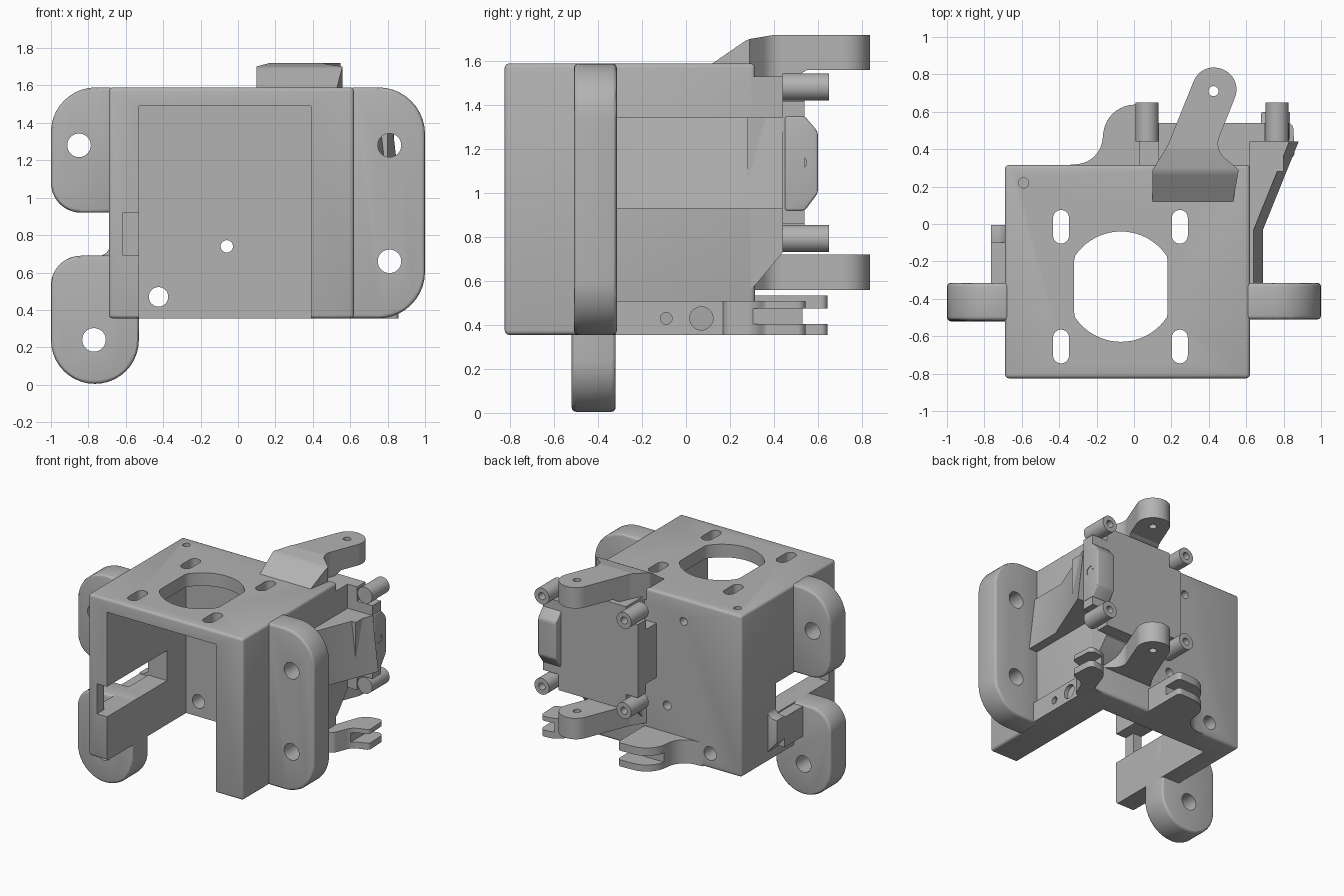
import bpy, bmesh, math
from mathutils import Vector

if "Cube" in bpy.data.objects:
    bpy.data.objects.remove(bpy.data.objects["Cube"])

grey = bpy.data.materials.new("light_grey")
grey.diffuse_color = (0.45, 0.45, 0.45, 1)
grey.use_nodes = True
grey.node_tree.nodes["Principled BSDF"].inputs["Base Color"].default_value = grey.diffuse_color


def rounded(pts, seg=10):
    """Outline from (u, v[, radius]) corners, rounding corners that have a radius."""
    out = []
    for i, p in enumerate(pts):
        c = Vector(p[:2])
        r = p[2] if len(p) > 2 else 0
        if not r:
            out.append(c)
            continue
        a = Vector(pts[i - 1][:2]) - c
        b = Vector(pts[(i + 1) % len(pts)][:2]) - c
        half = a.angle(b) / 2
        t = min(r / math.tan(half), a.length * 0.98, b.length * 0.98)
        a.normalize()
        b.normalize()
        r = t * math.tan(half)
        mid = c + (a + b).normalized() * (r / math.sin(half))
        s, e = c + a * t - mid, c + b * t - mid
        turn = math.atan2(s.x * e.y - s.y * e.x, s.dot(e))
        for k in range(seg + 1):
            w = turn * k / seg
            out.append(mid + Vector((s.x * math.cos(w) - s.y * math.sin(w),
                                     s.x * math.sin(w) + s.y * math.cos(w))))
    return out


def rect(u0, u1, v0, v1):
    return [(u0, v0), (u1, v0), (u1, v1), (u0, v1)]


def circle(u, v, r, n=32):
    return [(u + r * math.cos(i * math.tau / n), v + r * math.sin(i * math.tau / n)) for i in range(n)]


def prism(name, pts, axis, lo, hi, bevel=0.0):
    """Extrude an outline along an axis: x takes (y,z), y takes (x,z), z takes (x,y)."""
    place = {"x": lambda u, v, w: (w, u, v), "y": lambda u, v, w: (u, w, v), "z": lambda u, v, w: (u, v, w)}[axis]
    pts = rounded(pts)
    bm = bmesh.new()
    a = [bm.verts.new(place(p[0], p[1], lo)) for p in pts]
    b = [bm.verts.new(place(p[0], p[1], hi)) for p in pts]
    bm.faces.new(a)
    bm.faces.new(b)
    for i in range(len(pts)):
        j = (i + 1) % len(pts)
        bm.faces.new((a[i], a[j], b[j], b[i]))
    bmesh.ops.recalc_face_normals(bm, faces=bm.faces)
    if bevel:
        sharp = [e for e in bm.edges if e.calc_face_angle(0) > math.radians(40)]
        bmesh.ops.bevel(bm, geom=sharp, offset=bevel, segments=3, profile=0.5, affect='EDGES', clamp_overlap=True)
    me = bpy.data.meshes.new(name)
    bm.to_mesh(me)
    bm.free()
    me.materials.append(grey)
    ob = bpy.data.objects.new(name, me)
    bpy.context.collection.objects.link(ob)
    return ob


def boolean(ob, cutters, op='DIFFERENCE'):
    for c in cutters:
        m = ob.modifiers.new("cut", 'BOOLEAN')
        m.object, m.operation, m.solver = c, op, 'EXACT'
    bpy.context.view_layer.update()
    me = bpy.data.meshes.new_from_object(ob.evaluated_get(bpy.context.evaluated_depsgraph_get()))
    ob.modifiers.clear()
    ob.data = me
    for c in cutters:
        bpy.data.objects.remove(c)
    return ob


def hole(axis, u, v, r, lo=-2, hi=2):
    return prism("cutter", circle(u, v, r), axis, lo, hi)


def block_cut(x0, x1, y0, y1, z0, z1):
    return prism("cutter", rect(x0, x1, y0, y1), "z", z0, z1)


# Housing: open at front and bottom, side window, motor hole and slots in the top
housing = prism("housing", rect(-0.69, 0.62, -0.825, 0.315), "z", 0.355, 1.59, 0.02)
cuts = [block_cut(-0.53, 0.39, -1, 0.13, 0, 1.49),
        block_cut(-0.615, -0.5, -1, -0.1, 0.69, 0.92),
        block_cut(-0.8, -0.5, -0.74, -0.1, 0.69, 0.92)]
opening = [(max(-0.32, min(0.18, x)), y) for x, y in circle(-0.07, -0.335, 0.295, 64)]
cuts.append(prism("cutter", opening, "z", 1.4, 1.7))
for x in (-0.39, 0.245):
    for y in (-0.015, -0.655):
        slot = [p + (0.0424,) for p in rect(x - 0.0425, x + 0.0425, y - 0.09, y + 0.09)]
        cuts.append(prism("cutter", slot, "z", 1.4, 1.7))
cuts += [hole("z", -0.59, 0.22, 0.027, 1.52, 1.7),
         hole("y", -0.06, 0.74, 0.033, 0, 1), hole("y", -0.425, 0.47, 0.052, 0, 1),
         hole("y", -0.2, 1.42, 0.03, 0.25, 1)]
boolean(housing, cuts)

# Mounting flanges
right = prism("right_flange", [(0.6, 0.355), (1, 0.355, 0.25), (1, 1.59, 0.25), (0.6, 1.59)],
              "y", -0.51, -0.315, 0.02)
boolean(right, [hole("y", 0.81, 1.28, 0.063), hole("y", 0.81, 0.66, 0.063)])
upper = prism("upper_left_flange", [(-0.67, 0.92), (-0.67, 1.59), (-1, 1.59, 0.24), (-1, 0.92, 0.16)],
              "y", -0.515, -0.315, 0.02)
boolean(upper, [hole("y", -0.85, 1.28, 0.063)])
lower = prism("lower_left_flange", [(-0.53, 0.005, 0.234), (-0.53, 0.69), (-1, 0.69, 0.16), (-1, 0.005, 0.234)],
              "y", -0.52, -0.32, 0.02)
boolean(lower, [hole("y", -0.77, 0.24, 0.063)])

# Small catch on the left wall
prism("side_catch", [(-0.68, 0.8), (-0.69, 0.69, 0.06), (-0.765, 0.69), (-0.765, 0.52), (-0.68, 0.42)],
      "y", -0.1, -0.005, 0.015)
prism("side_catch_rail", rect(-0.765, -0.68, 0.45, 0.68), "y", -0.32, -0.1)

# Pivot arms above and below the rear plate
arm_top = [(0.10, 0.12), (0.53, 0.12), (0.56, 0.29), (0.43, 0.40, 0.1), (0.585, 0.79, 0.115),
           (0.36, 0.865, 0.115), (0.18, 0.42, 0.1), (0.10, 0.29)]
arm_sides = {
    "upper_arm": [(0.12, 1.5), (0.12, 1.59), (0.28, 1.70, 0.1), (0.4, 1.72, 0.1), (0.9, 1.72),
                  (0.9, 1.56), (0.55, 1.56), (0.5, 1.53), (0.3, 1.5)],
    "lower_arm": [(0.25, 0.56), (0.9, 0.56), (0.9, 0.72), (0.25, 0.72)]}
for name, side in arm_sides.items():
    arm = prism(name, arm_top, "z", 0.3, 1.9)
    boolean(arm, [prism("cutter", side, "x", -0.5, 1.2)], 'INTERSECT')
    boolean(arm, [hole("z", 0.425, 0.71, 0.027)])

# Rear block, plate, side bulge and standoffs
prism("rear_block", [(0.28, 0.56), (0.315, 0.58), (0.44, 0.73), (0.44, 1.53), (0.28, 1.53)], "x", 0.13, 0.62)
prism("rear_middle", rect(0.03, 0.80, 0.28, 0.54), "z", 0.93, 1.345)
prism("rear_plate", [(0.03, 0.86), (0.13, 0.86), (0.13, 0.74), (0.70, 0.74), (0.70, 0.86), (0.83, 0.86),
                     (0.83, 1.42), (0.70, 1.42), (0.70, 1.53), (0.13, 1.53), (0.13, 1.42), (0.03, 1.42)],
      "y", 0.44, 0.54)
bulge = prism("plate_bulge", [(0.45, 0.92), (0.54, 0.92), (0.6, 1.0, 0.05), (0.6, 1.28, 0.05),
                              (0.54, 1.35), (0.45, 1.35)], "x", 0.68, 0.835, 0.01)
boolean(bulge, [hole("x", 0.515, 1.14, 0.033, 0.78, 1)])
for x in (0.07, 0.765):
    for z in (0.793, 1.483):
        post = prism("standoff", circle(x, z, 0.062), "y", 0.44, 0.65)
        boolean(post, [hole("y", x, z, 0.027, 0.5, 1)])

# Gusset on the right wall behind the flange
gusset = prism("right_gusset", [(0.6, -0.33), (0.69, -0.33), (0.69, -0.03), (0.88, 0.44), (0.6, 0.44)],
               "z", 0.93, 1.345)
for v in gusset.data.vertices:
    if v.co.z > 1.2 and v.co.x > 0.65:
        v.co.x -= 0.05

# Lower right rail with two bores
rail = prism("right_rail", rect(0.6, 0.65, -0.32, 0.17), "z", 0.355, 0.51)
boolean(rail, [hole("x", -0.09, 0.43, 0.027, 0.61, 1), hole("x", 0.07, 0.43, 0.053, 0.61, 1)])

# Slotted clevis lugs at the bottom rear
left_lug = prism("rear_clevis", [(-0.36, 0.2), (-0.36, 0.315), (-0.18, 0.33, 0.15), (-0.15, 0.63, 0.17),
                                 (0.13, 0.645, 0.03), (0.13, 0.2)], "z", 0.355, 0.535)
boolean(left_lug, [block_cut(-0.5, 0.5, 0.5, 1, 0.405, 0.475)])
right_lug = prism("right_clevis", [(0.55, 0.16), (0.68, 0.17, 0.05), (0.74, 0.32, 0.1), (0.86, 0.36, 0.03),
                                   (0.85, 0.55, 0.04), (0.7, 0.53, 0.12), (0.62, 0.31), (0.55, 0.3)],
                  "z", 0.355, 0.51)
boolean(right_lug, [block_cut(0.74, 1.2, 0.1, 1, 0.405, 0.475)])

# Smooth shading with sharp edges kept
for ob in bpy.context.collection.objects:
    ob.data.polygons.foreach_set("use_smooth", [True] * len(ob.data.polygons))
    ob.data.set_sharp_from_angle(angle=math.radians(30))
